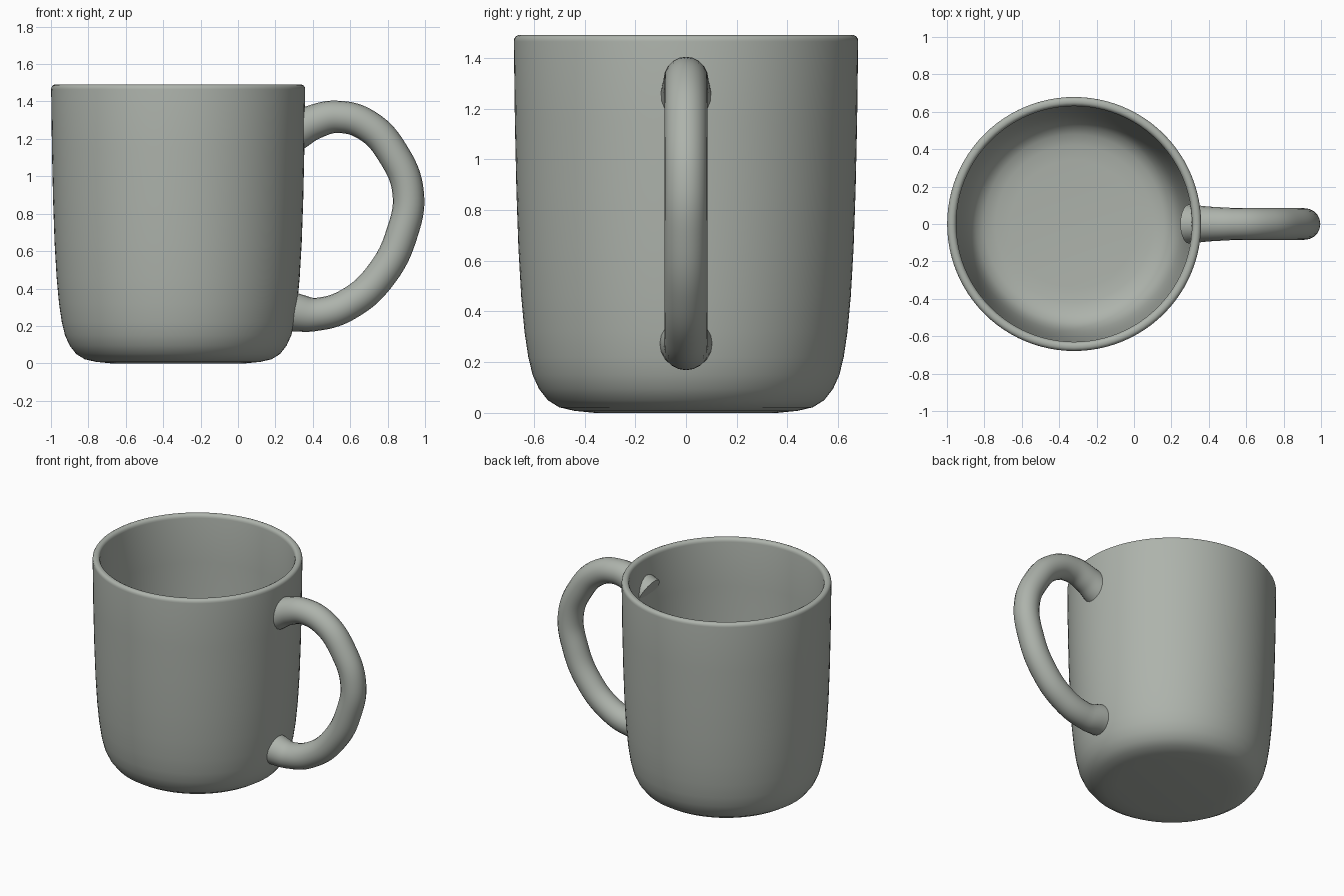
import bpy
import math

cube = bpy.data.objects.get("Cube")
if cube:
    bpy.data.objects.remove(cube, do_unlink=True)

CENTRE_X = -0.32

glaze = bpy.data.materials.new("grey_glaze")
glaze.use_nodes = True
colour = (0.42, 0.45, 0.41, 1)
glaze.diffuse_color = colour
glaze.node_tree.nodes["Principled BSDF"].inputs["Base Color"].default_value = colour


def smooth(obj, angle):
    bpy.ops.object.select_all(action="DESELECT")
    obj.select_set(True)
    bpy.context.view_layer.objects.active = obj
    bpy.ops.object.shade_smooth_by_angle(angle=math.radians(angle))


def lathe(name, profile, sides=96):
    """Spin a radius/height profile, which starts and ends on the axis."""
    verts, rings = [], []
    for r, z in profile:
        count = sides if r > 0 else 1
        rings.append(range(len(verts), len(verts) + count))
        for i in range(count):
            a = math.tau * i / sides
            verts.append((r * math.cos(a), r * math.sin(a), z))
    faces = []
    for low, high in zip(rings, rings[1:]):
        for i in range(sides):
            j = (i + 1) % sides
            if len(low) == 1:
                faces.append((low[0], high[j], high[i]))
            elif len(high) == 1:
                faces.append((low[i], low[j], high[0]))
            else:
                faces.append((low[i], low[j], high[j], high[i]))
    mesh = bpy.data.meshes.new(name)
    mesh.from_pydata(verts, [], faces)
    mesh.materials.append(glaze)
    obj = bpy.data.objects.new(name, mesh)
    bpy.context.collection.objects.link(obj)
    return obj


# Cup: outer wall, rounded rim, inner wall and floor in one closed profile
outer = [(0, 0), (0.36, 0), (0.44, 0.008), (0.5, 0.022), (0.545, 0.05),
         (0.58, 0.095), (0.605, 0.15), (0.622, 0.22), (0.637, 0.32),
         (0.65, 0.46), (0.661, 0.65), (0.669, 0.88), (0.675, 1.15), (0.679, 1.465)]
rim = [(0.678, 1.475), (0.672, 1.485), (0.662, 1.49), (0.648, 1.49),
       (0.638, 1.485), (0.632, 1.475), (0.63, 1.465)]
inner = [(0.627, 1.15), (0.62, 0.88), (0.612, 0.65), (0.602, 0.46),
         (0.589, 0.32), (0.574, 0.23), (0.555, 0.16), (0.525, 0.11),
         (0.48, 0.08), (0.42, 0.066), (0.34, 0.06), (0, 0.06)]
cup = lathe("cup", outer + rim + inner)
cup.location.x = CENTRE_X
smooth(cup, 40)

# Handle: round tube, flared where it meets the wall (x, z, radius)
path = [(0.295, 1.235, 0.105), (0.4, 1.288, 0.093), (0.53, 1.318, 0.086),
        (0.69, 1.272, 0.085), (0.83, 1.12, 0.085), (0.91, 0.91, 0.084),
        (0.875, 0.69, 0.085), (0.77, 0.48, 0.085), (0.6, 0.322, 0.085),
        (0.42, 0.262, 0.088), (0.285, 0.275, 0.105)]
curve = bpy.data.curves.new("handle", "CURVE")
curve.dimensions = "3D"
curve.bevel_depth = 1
curve.bevel_resolution = 8
curve.resolution_u = 8
curve.use_fill_caps = True
spline = curve.splines.new("BEZIER")
spline.bezier_points.add(len(path) - 1)
for point, (x, z, radius) in zip(spline.bezier_points, path):
    point.co = (x, 0, z)
    point.radius = radius
    point.handle_left_type = point.handle_right_type = "AUTO"
curve.materials.append(glaze)
handle = bpy.data.objects.new("handle", curve)
bpy.context.collection.objects.link(handle)
bpy.ops.object.select_all(action="DESELECT")
handle.select_set(True)
bpy.context.view_layer.objects.active = handle
bpy.ops.object.convert(target="MESH")
smooth(bpy.context.view_layer.objects.active, 40)
